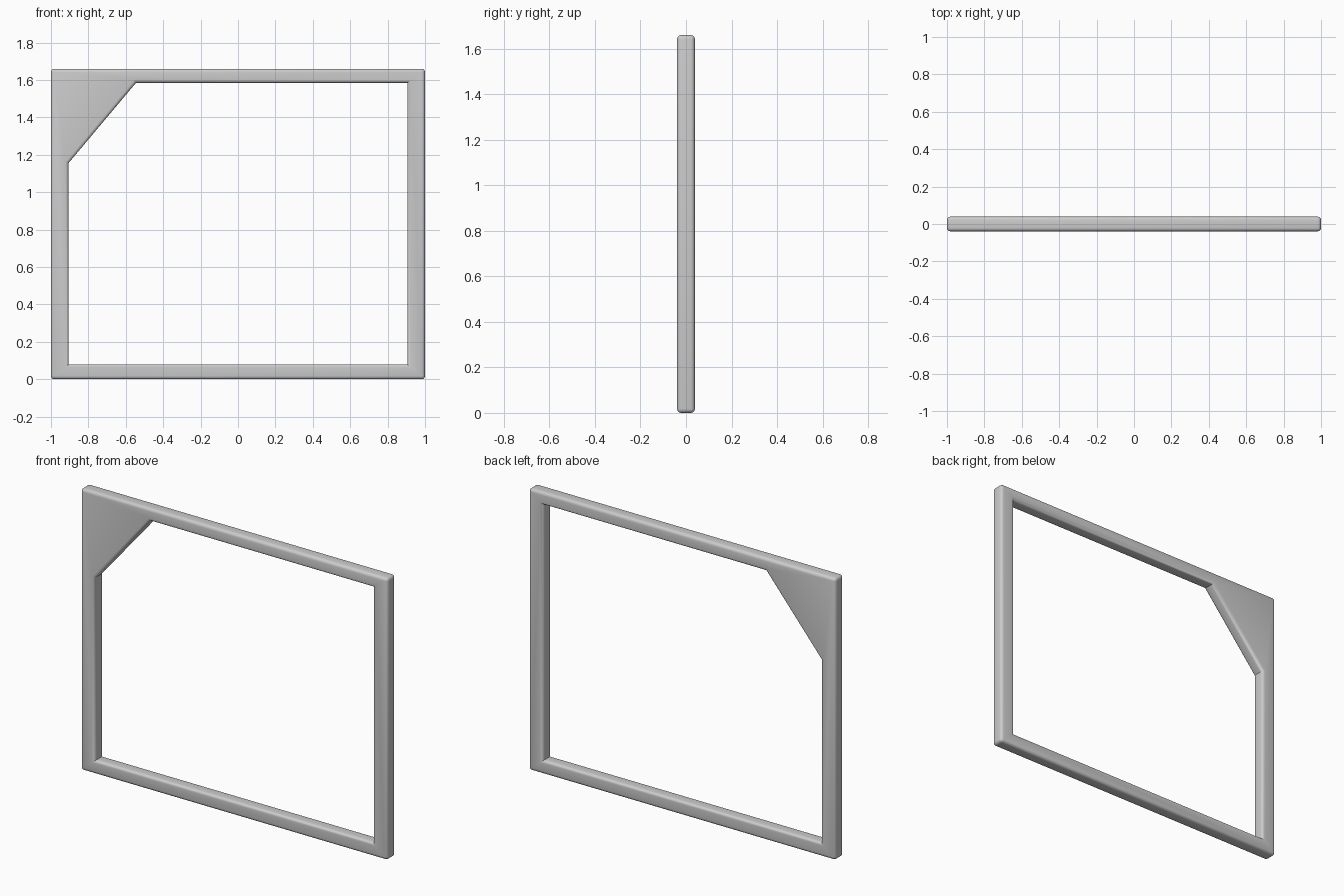
import bpy, bmesh

if "Cube" in bpy.data.objects:
    bpy.data.objects.remove(bpy.data.objects["Cube"])

D = 0.039  # half depth
outer = [(-1, 0), (1, 0), (1, 1.66), (-1, 1.66)]
inner = [(-0.905, 0.08), (0.905, 0.08), (0.905, 1.585), (-0.545, 1.585), (-0.905, 1.157)]

# Flat ring: four bars plus the solid corner gusset
bm = bmesh.new()
o = [bm.verts.new((x, -D, z)) for x, z in outer]
i = [bm.verts.new((x, -D, z)) for x, z in inner]
for f in [(o[0], o[1], i[1], i[0]), (o[1], o[2], i[2], i[1]),
          (o[2], o[3], i[3], i[2]), (o[3], i[4], i[3]),
          (o[3], o[0], i[0], i[4])]:
    bm.faces.new(f)

# Give the ring its depth
ext = bmesh.ops.extrude_face_region(bm, geom=bm.faces[:])
for v in ext["geom"]:
    if isinstance(v, bmesh.types.BMVert):
        v.co.y = D
bmesh.ops.recalc_face_normals(bm, faces=bm.faces[:])

# Round all outer edges and the rims of the opening, keeping inside corners crisp
bm.normal_update()
edges = [e for e in bm.edges
         if e.calc_face_angle(0) > 0.2 and e.is_convex]
bmesh.ops.bevel(bm, geom=edges, offset=0.018, segments=4, profile=0.5,
                affect='EDGES', clamp_overlap=True)

mesh = bpy.data.meshes.new("window_frame")
bm.to_mesh(mesh)
bm.free()
frame = bpy.data.objects.new("window_frame", mesh)
bpy.context.collection.objects.link(frame)
bpy.context.view_layer.objects.active = frame
frame.select_set(True)
bpy.ops.object.shade_smooth_by_angle(angle=0.6)
